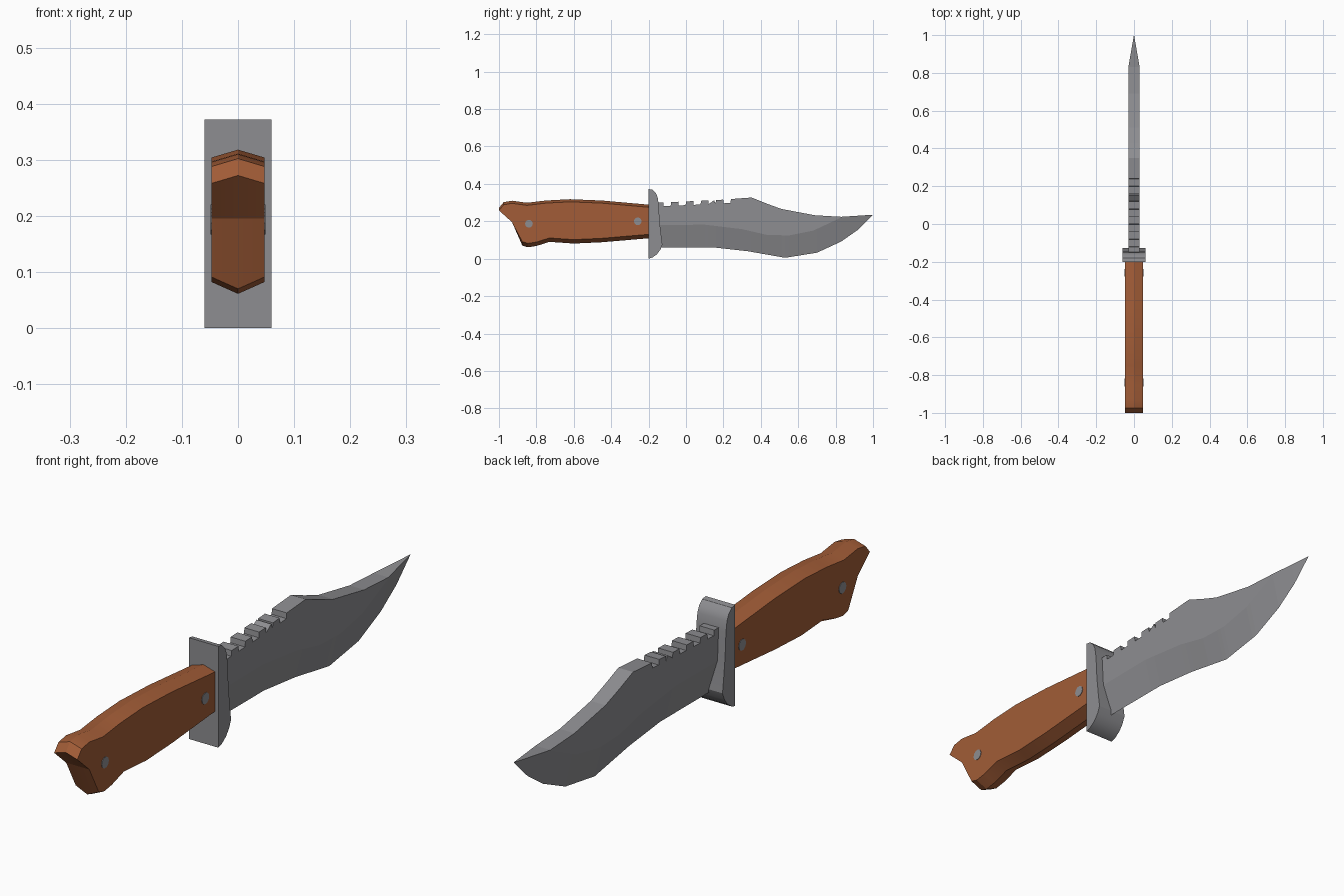
import bpy, bmesh, math
from mathutils import Matrix

if "Cube" in bpy.data.objects:
    bpy.data.objects.remove(bpy.data.objects["Cube"])


def material(name, rgb):
    m = bpy.data.materials.new(name)
    m.diffuse_color = (*rgb, 1)
    m.use_nodes = True
    m.node_tree.nodes["Principled BSDF"].inputs["Base Color"].default_value = m.diffuse_color
    return m


steel = material("steel grey", (0.27, 0.27, 0.285))
wood = material("brown wood", (0.36, 0.108, 0.038))


def finish(bm, name, mat, smooth=None):
    bmesh.ops.remove_doubles(bm, verts=bm.verts, dist=0.0002)
    bmesh.ops.recalc_face_normals(bm, faces=bm.faces)
    me = bpy.data.meshes.new(name)
    bm.to_mesh(me)
    bm.free()
    ob = bpy.data.objects.new(name, me)
    bpy.context.collection.objects.link(ob)
    me.materials.append(mat)
    if smooth:
        bpy.ops.object.select_all(action='DESELECT')
        ob.select_set(True)
        bpy.context.view_layer.objects.active = ob
        bpy.ops.object.shade_smooth_by_angle(angle=math.radians(smooth))
    return ob


def loft(bm, loops, closed_loop=True, caps=True):
    rows = [[bm.verts.new(p) for p in lp] for lp in loops]
    n = len(rows[0])
    for a, b in zip(rows, rows[1:]):
        for i in range(n if closed_loop else n - 1):
            j = (i + 1) % n
            bm.faces.new((a[i], a[j], b[j], b[i]))
    if caps:
        bm.faces.new(rows[0])
        bm.faces.new(rows[-1])


def interp(pts, y):
    for (a, za), (b, zb) in zip(pts, pts[1:]):
        if a <= y <= b:
            return za + (zb - za) * (y - a) / (b - a)
    return pts[-1][1]


# Blade: spine, grind line and cutting edge sampled at shared stations
spine = [(-0.15, 0.3), (0.16, 0.313), (0.35, 0.327), (0.43, 0.295), (0.51, 0.266),
         (0.69, 0.232), (0.83, 0.224), (1.0, 0.235)]
grind = [(-0.15, 0.18), (0.1, 0.182), (0.3, 0.158), (0.43, 0.128), (0.55, 0.124),
         (0.68, 0.15), (0.83, 0.22), (1.0, 0.235)]
edge = [(-0.15, 0.06), (0.15, 0.06), (0.33, 0.04), (0.53, 0.005), (0.7, 0.032),
        (0.83, 0.092), (0.92, 0.155), (1.0, 0.235)]
width = [(-0.15, 0.03), (0.83, 0.03), (1.0, 0.0005)]
notch = {}
for k in range(5):
    a = -0.12 + 0.08 * k
    for y, d in ((a - 0.001, 0), (a + 0.001, 0.02), (a + 0.038, 0.02), (a + 0.04, 0)):
        notch[y] = d
stations = sorted({p[0] for p in spine + grind + edge} | set(notch))
loops = []
for y in stations:
    w, zt = interp(width, y), interp(spine, y) - notch.get(y, 0)
    zg, zb = min(interp(grind, y), zt - 0.0005), interp(edge, y)
    loops.append([(-w, y, zt), (w, y, zt), (w, y, zg), (0, y, zb), (-w, y, zg)])
bm = bmesh.new()
loft(bm, loops)
finish(bm, "blade", steel)

# Guard: side profile extruded across x
prof = [(-0.2, 0.0), (-0.18, 0.006), (-0.155, 0.024), (-0.137, 0.048), (-0.126, 0.075),
        (-0.132, 0.12), (-0.141, 0.2), (-0.146, 0.29), (-0.152, 0.33), (-0.162, 0.352),
        (-0.18, 0.369), (-0.2, 0.372)]
bm = bmesh.new()
loft(bm, [[(x, y, z) for y, z in prof] for x in (-0.06, 0.06)])
finish(bm, "guard", steel, 25)

# Handle: centre outline is the ridge, side outlines are pulled in
top = [(-1.0, 0.272), (-0.975, 0.302), (-0.93, 0.31), (-0.85, 0.299), (-0.75, 0.311),
       (-0.62, 0.318), (-0.45, 0.311), (-0.19, 0.288)]
bottom = [(-0.19, 0.11), (-0.45, 0.088), (-0.6, 0.081), (-0.73, 0.09), (-0.8, 0.068),
          (-0.845, 0.061), (-0.875, 0.07), (-0.93, 0.195)]


def outline(x, dt, db):
    lower = [(x, y, z + (db if z < 0.15 else 0)) for y, z in bottom]
    return [(x, y, z - dt) for y, z in top] + lower


bm = bmesh.new()
loft(bm, [outline(-0.047, 0.014, 0.021), outline(0, 0, 0), outline(0.047, 0.014, 0.021)])
finish(bm, "handle", wood, 20)

# Rivets: pins through the handle
for name, y, z in (("rear_rivet", -0.84, 0.187), ("front_rivet", -0.258, 0.2)):
    bm = bmesh.new()
    bmesh.ops.create_cone(bm, cap_ends=True, segments=10, radius1=0.021, radius2=0.021, depth=0.098,
                          matrix=Matrix.Translation((0, y, z)) @ Matrix.Rotation(math.pi / 2, 4, 'Y'))
    finish(bm, name, steel)
